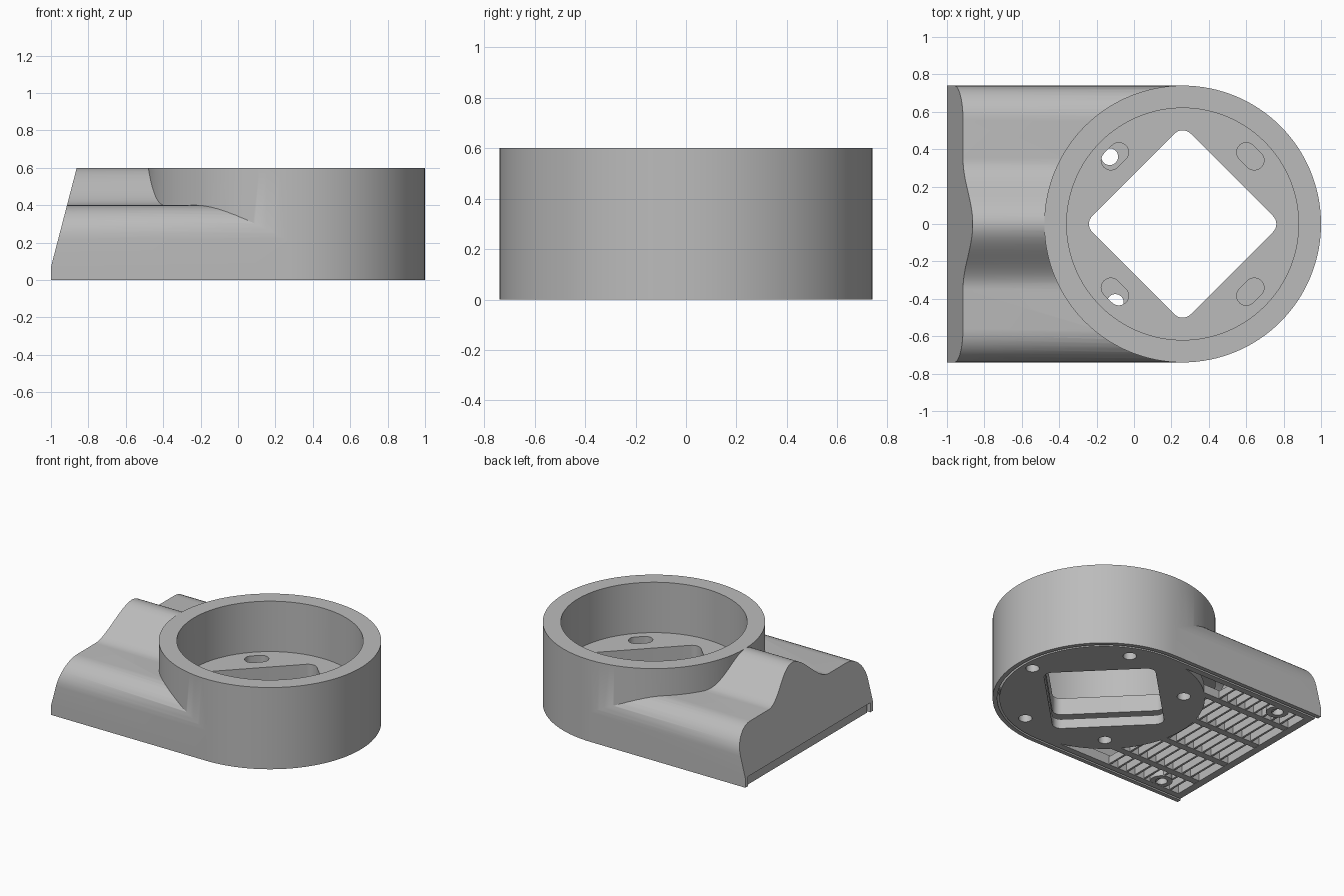
import bpy, bmesh, math
from math import sin, cos, pi

if "Cube" in bpy.data.objects:
    bpy.data.objects.remove(bpy.data.objects["Cube"], do_unlink=True)

grey = bpy.data.materials.new("plain grey")
grey.use_nodes = True
grey.diffuse_color = (0.5, 0.5, 0.5, 1)
grey.node_tree.nodes["Principled BSDF"].inputs["Base Color"].default_value = (0.5, 0.5, 0.5, 1)

CX, R, BORE, TOP = 0.26, 0.74, 0.62, 0.6   # ring centre, radii, height
FLOOR, RECESS, LID = 0.23, 0.105, 0.07     # floor top, floor underside, lid thickness


def loft(name, start, end):
    """Solid between two matching loops of points."""
    bm = bmesh.new()
    a = [bm.verts.new(p) for p in start]
    b = [bm.verts.new(p) for p in end]
    bm.faces.new(a)
    bm.faces.new(b)
    for i in range(len(a)):
        j = (i + 1) % len(a)
        bm.faces.new((a[i], a[j], b[j], b[i]))
    bmesh.ops.recalc_face_normals(bm, faces=bm.faces)
    mesh = bpy.data.meshes.new(name)
    bm.to_mesh(mesh)
    bm.free()
    mesh.materials.append(grey)
    ob = bpy.data.objects.new(name, mesh)
    bpy.context.collection.objects.link(ob)
    return ob


def prism(name, outline, z0, z1):
    return loft(name, [(x, y, z0) for x, y in outline], [(x, y, z1) for x, y in outline])


def arc(x, y, r, a0, a1, n):
    return [(x + r * cos(a0 + (a1 - a0) * i / n), y + r * sin(a0 + (a1 - a0) * i / n))
            for i in range(n + 1)]


def disc(name, x, y, r, z0, z1, n=32):
    return prism(name, arc(x, y, r, 0, 2 * pi, n)[:-1], z0, z1)


def box(name, x0, x1, y0, y1, z0, z1):
    return prism(name, [(x0, y0), (x1, y0), (x1, y1), (x0, y1)], z0, z1)


def combine(ob, other, operation="DIFFERENCE"):
    mod = ob.modifiers.new("cut", "BOOLEAN")
    mod.object, mod.operation, mod.solver = other, operation, "EXACT"
    bpy.context.view_layer.objects.active = ob
    bpy.ops.object.modifier_apply(modifier=mod.name)
    bpy.data.objects.remove(other, do_unlink=True)


def base_outline(inset, left):
    """Half round at the ring, square at the spout end."""
    r = R - inset
    return [(left, -r)] + arc(CX, 0, r, -pi / 2, pi / 2, 48) + [(left, r)]


def spout(name, inset, z0):
    """Humped cross-section with a sloping end face."""
    half = [(R, z0), (R, LID)] + arc(0.56, 0.22, 0.18, 0, pi / 2, 10)
    for i in range(21):
        y = 0.35 * (1 - i / 20)
        half.append((y, 0.4 + 0.1 * (1 + cos(pi * y / 0.35))))
    half = [(max(y - inset, 0) if y > 0.5 else y, z - inset if z > LID else z) for y, z in half]
    prof = half + [(-y, z) for y, z in reversed(half[:-1])]
    start = [(-1 + inset + 0.26 * max(0, z - LID), y, z) for y, z in prof]
    return loft(name, start, [(CX, y, z) for y, z in prof])


def diamond(name, z0, z1):
    d, r = 0.5, 0.06
    c = d - r * 0.98
    pts = []
    for k in range(4):
        a = k * pi / 2
        pts += arc(CX + c * cos(a), c * sin(a), r, a - pi / 4, a + pi / 4, 8)
    return prism(name, pts, z0, z1)


# Housing: hollow spout joined to the round cup
housing = spout("housing", 0, 0)
combine(housing, spout("cavity", 0.04, -0.1))
combine(housing, disc("ring", CX, 0, R, 0, TOP, 128), "UNION")
combine(housing, disc("bore", CX, 0, BORE, FLOOR, 1, 128))
combine(housing, prism("lid_recess", base_outline(0.03, -0.95), -0.1, RECESS))
combine(housing, box("end_opening", -1.1, -0.9, -0.71, 0.71, -0.1, LID))
combine(housing, diamond("square_hole", -0.2, 1))

# Four slanted slots in the cup floor
for sx in (-1, 1):
    for sy in (-1, 1):
        x, y, h = CX + sx * 0.362, sy * 0.362, 0.03
        a = math.atan2(-sx, sy) if sx * sy < 0 else math.atan2(-1, 1)
        a = -pi / 4 if sx * sy > 0 else pi / 4
        dx, dy = h * cos(a), h * sin(a)
        pts = arc(x + dx, y + dy, 0.052, a - pi / 2, a + pi / 2, 12)
        pts += arc(x - dx, y - dy, 0.052, a + pi / 2, a + 3 * pi / 2, 12)
        combine(housing, prism("slot", pts, 0.05, 0.4))

# Bottom lid with square hole, screw holes and a vent opening
lid = prism("bottom_lid", base_outline(0.045, -0.985), 0, LID)
combine(lid, diamond("square_hole", -0.2, 0.3))
for x, y in ((0.88, 0), (0.49, 0.54), (0.49, -0.54), (-0.13, 0.36), (-0.1, -0.42)):
    combine(lid, disc("screw_hole", x, y, 0.045, -0.1, 0.2))
vent = box("vent", -0.93, 0.1, -0.65, 0.65, -0.1, 0.2)
combine(vent, disc("plate_edge", CX, 0, 0.67, -0.2, 0.3, 96))
combine(lid, vent)

# Vent grille: long bars along the spout, thin louvres across it
grille = []
for i, y in enumerate((-0.46, -0.16, 0.16, 0.46)):
    grille.append(box(f"vent_bar_{i + 1}", -0.95, -0.34 if abs(y) < 0.3 else -0.2,
                      y - 0.025, y + 0.025, 0.002, LID - 0.005))
for i in range(8):
    x = -0.87 + i * 0.075
    grille.append(box(f"vent_louvre_{i + 1}", x, x + 0.015, -0.66, 0.66, 0.006, LID - 0.01))

# Screw bosses near the spout corners
bosses = []
for side, sy in (("left", 1), ("right", -1)):
    boss = disc(f"screw_boss_{side}", -0.74, sy * 0.6, 0.075, 0.001, LID + 0.04)
    combine(boss, disc("boss_hole", -0.74, sy * 0.6, 0.04, -0.1, LID))
    bosses.append(boss)

# Smooth the round walls, keep edges sharp
for ob in [housing, lid] + bosses:
    bpy.ops.object.select_all(action="DESELECT")
    ob.select_set(True)
    bpy.context.view_layer.objects.active = ob
    bpy.ops.object.shade_smooth_by_angle(angle=math.radians(30))
